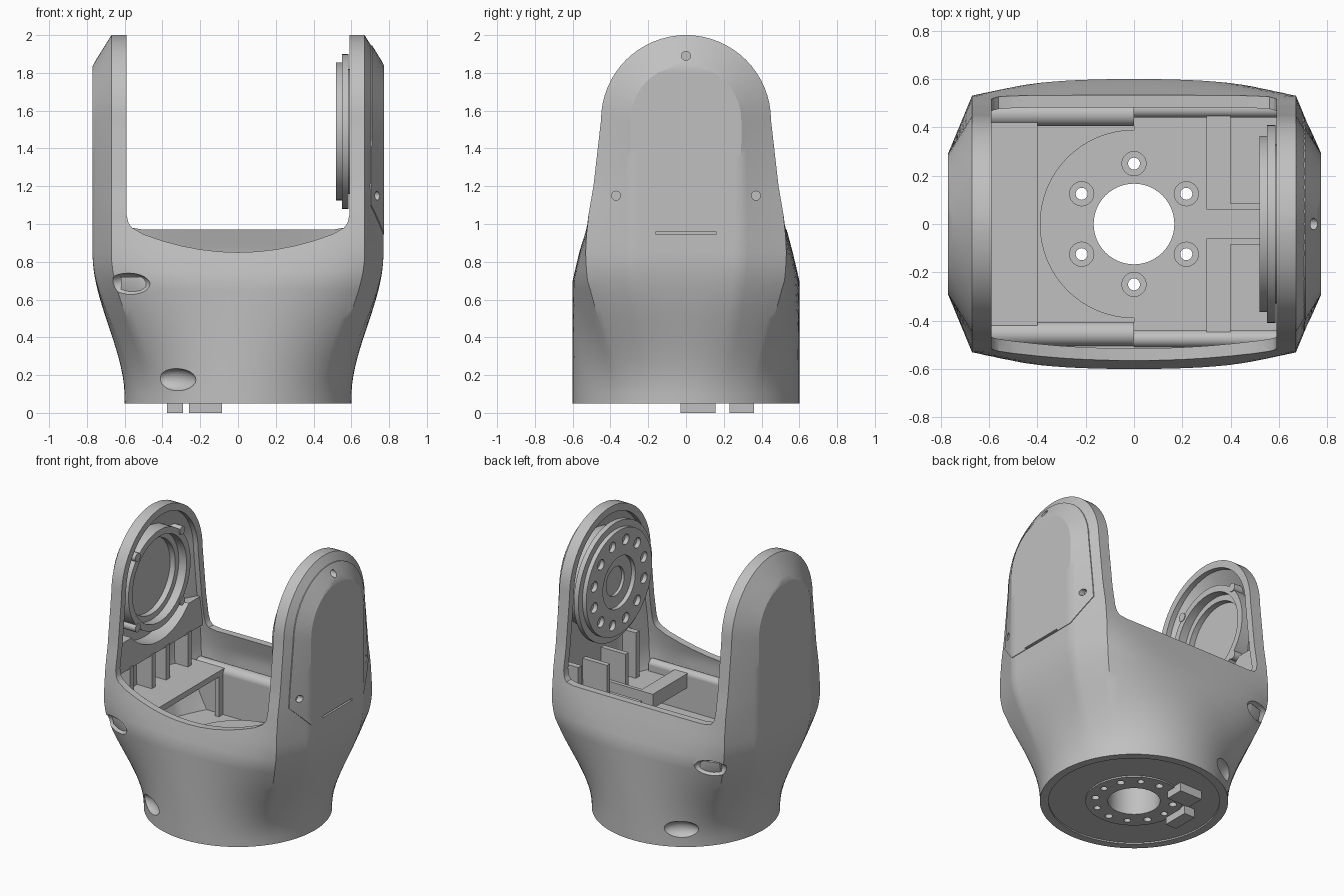
import bpy, bmesh
from math import sin, cos, pi, sqrt, hypot, atan2
from mathutils import Vector, Matrix

if "Cube" in bpy.data.objects:
    bpy.data.objects.remove(bpy.data.objects["Cube"])

grey = bpy.data.materials.new("machined grey")
grey.use_nodes = True
grey.diffuse_color = (0.53, 0.53, 0.53, 1)
grey.node_tree.nodes["Principled BSDF"].inputs["Base Color"].default_value = (0.53, 0.53, 0.53, 1)


def finish(name, bm):
    bmesh.ops.recalc_face_normals(bm, faces=bm.faces)
    me = bpy.data.meshes.new(name)
    bm.to_mesh(me)
    bm.free()
    me.materials.append(grey)
    ob = bpy.data.objects.new(name, me)
    bpy.context.collection.objects.link(ob)
    return ob


def loft(name, rings):
    """Skin closed rings of equal length and cap both ends."""
    bm = bmesh.new()
    vs = [[bm.verts.new(p) for p in r] for r in rings]
    for a, b in zip(vs, vs[1:]):
        for i in range(len(a)):
            j = (i + 1) % len(a)
            bm.faces.new((a[i], a[j], b[j], b[i]))
    bm.faces.new(vs[0])
    bm.faces.new(vs[-1])
    return finish(name, bm)


def box(name, lo, hi):
    lo, hi = Vector(lo), Vector(hi)
    bm = bmesh.new()
    bmesh.ops.create_cube(bm, size=1, matrix=Matrix.Translation((lo + hi) / 2) @ Matrix.Diagonal((*(hi - lo), 1)))
    return finish(name, bm)


def rod(name, start, length, r, axis="Z", n=48):
    """Cylinder from a start point along +axis."""
    turn = {"X": Matrix.Rotation(pi / 2, 4, "Y"), "Z": Matrix.Identity(4)}[axis]
    bm = bmesh.new()
    bmesh.ops.create_cone(bm, cap_ends=True, segments=n, radius1=r, radius2=r, depth=length,
                          matrix=Matrix.Translation(start) @ turn @ Matrix.Translation((0, 0, length / 2)))
    return finish(name, bm)


def combine(ob, tools, op="DIFFERENCE", keep=False):
    bpy.context.view_layer.objects.active = ob
    for t in tools:
        m = ob.modifiers.new("cut", "BOOLEAN")
        m.operation, m.solver, m.object = op, "EXACT", t
        bpy.ops.object.modifier_apply(modifier=m.name)
        if not keep:
            bpy.data.objects.remove(t)
    return ob


def smooth(t):
    t = max(0, min(1, t))
    return t * t * (3 - 2 * t)


# Side silhouette of the yoke: half depth at each height, round on top
SIDE = [(0, 0.6), (0.7, 0.6), (0.85, 0.565), (1.0, 0.525), (1.2, 0.49), (1.55, 0.45)]
ARCH, ROUND, FLAT = 1.55, 0.45, 0.29


def half_depth(z):
    if z >= ARCH:
        return sqrt(max(0.0004, ROUND ** 2 - (z - ARCH) ** 2))
    for (z0, h0), (z1, h1) in zip(SIDE, SIDE[1:]):
        if z <= z1:
            return h0 + (h1 - h0) * (z - z0) / (z1 - z0)


def section(z, off, y_max):
    """Circle at the foot blending into a chamfered box, shrunk by off."""
    zz = ARCH + (z - ARCH) * ROUND / (ROUND - off) if z > ARCH else z
    hy, w = half_depth(zz), smooth((z - 0.08) / 0.76)
    bulge = 0.07 * (1 - smooth((z - 0.62) / 0.45))
    hc = hy - bulge
    up = max(0, zz - ARCH)
    flat = min(sqrt(max(0.0001, FLAT ** 2 - up ** 2)), hc * 0.9)
    quad = []
    for i in range(15):
        y = flat * i / 7 if i < 8 else flat + (hc - flat) * (i - 7) / 7
        d = (ROUND - hypot(y, up)) / (ROUND - FLAT) if up else (hc - y) / (hc - FLAT)
        quad.append((0.67 + 0.1 * max(0, min(1, d)), y))
    for i in range(1, 13):
        x = 0.67 * (1 - i / 12)
        quad.append((x, hy - bulge * (x / 0.67) ** 4))
    pts = []
    for x, y in quad:
        a = atan2(y, x)
        px, py = w * x + (1 - w) * 0.6 * cos(a), w * y + (1 - w) * 0.6 * sin(a)
        r = hypot(px, py)
        # Shrink radially low down, per axis in the arms
        kx = (1 - w) * (r - off) / r + w * (0.77 - off) / 0.77
        ky = (1 - w) * (r - off) / r + w * (hy - off) / hy if z < ARCH else (ROUND - off) / ROUND
        pts.append((px * kx, min(py * ky, y_max)))
    ring = pts + [(-x, y) for x, y in pts[-2::-1]]
    ring += [(x, -y) for x, y in ring[-2:0:-1]]
    return [(x, y, z) for x, y in ring]


def shell(name, off, z0, y_max=1):
    zs = [z0 + (ARCH - z0) * i / 30 for i in range(31)]
    zs += [ARCH + (ROUND - off) * sin(pi / 2 * i / 16) for i in range(1, 17)]
    return loft(name, [section(z, off, y_max) for z in zs])


# Yoke housing: outer skin, inner cavity and the gap between the arms
yoke = shell("yoke_housing", 0, 0.05)
cavity = shell("cavity_cutter", 0.05, 0.44, 0.52)


def gap_profile(y, dip):
    low = [(-0.59, 1.05), (-0.58, 1.005), (-0.56, 0.98)]
    low += [(x / 10, 0.97 - dip * (1 - (x / 5.6) ** 2)) for x in range(-5, 6)]
    low += [(-x, z) for x, z in low[2::-1]]
    return [(x, y, z) for x, z in low + [(0.59, 2.2), (-0.59, 2.2)]]


gap = loft("gap_cutter", [gap_profile(y, d) for y, d in ((-1, 0.12), (-0.3, 0.12), (0.3, 0), (1, 0))])
combine(yoke, [cavity], keep=True)
combine(yoke, [gap])

# Screw pockets on one side of the skin, and the recess under the foot
pockets = []
for s in (-1, 1):
    for x, y, z, turn in ((-0.58, 0.55, 0.68, 0.3), (-0.33, 0.52, 0.175, 0.5)):
        bm = bmesh.new()
        bmesh.ops.create_uvsphere(bm, u_segments=24, v_segments=12, radius=1,
                                  matrix=Matrix.Translation((x, s * y, z)) @ Matrix.Rotation(s * turn, 4, "Z")
                                  @ Matrix.Diagonal((0.12, 0.055, 0.06, 1)))
        pockets.append(finish("pocket_cutter", bm))
combine(yoke, pockets)
recess = combine(rod("recess_cutter", (0, 0, 0), 0.06, 0.545, n=64), [rod("boss_cutter", (0, 0, -1), 2, 0.31)])
combine(yoke, [recess])

# Floor plate inside: half round on one side, straight on the other
floor = rod("floor_plate", (0, 0, 0.4), 0.08, 0.39, n=64)
combine(floor, [box("floor_half", (0, -0.46, 0.4), (0.58, 0.46, 0.48))], "UNION")
for ob in (floor, yoke):
    cutters = [rod("bore_cutter", (0, 0, -1), 3, 0.167)]
    for i in range(12):
        p = (0.25 * sin(i * pi / 6), 0.25 * cos(i * pi / 6))
        if i % 2:
            cutters.append(rod("thread_cutter", (*p, -1), 1.12, 0.022, n=16))
        else:
            cutters += [rod("bolt_cutter", (*p, -1), 3, 0.025, n=16), rod("sink_cutter", (*p, 0.465), 1, 0.05, n=24)]
    combine(ob, cutters)

# Wall rails, shelves and ribs, mirrored front to back
inner = [floor]
for s, side in ((-1, "front"), (1, "back")):
    def part(name, x0, x1, y0, y1, z0, z1):
        inner.append(box(side + name, (x0, min(s * y0, s * y1), z0), (x1, max(s * y0, s * y1), z1)))

    for x0, x1, y0, y1 in ((-0.62, 0, 0.405, 0.505), (0, 0.6, 0.44, 0.51)):
        r = (y1 - y0) / 2
        inner.append(rod(side + "_rail", (x0, s * (y0 + r), 0.72), x1 - x0, r, "X", 24))
        part("_rail_web", x0, x1, y0, 0.54, 0.43, 0.72)
    part("_right_shelf", -0.73, -0.4, 0, 0.42, 0.72, 0.76)
    part("_right_shelf_wall", -0.43, -0.4, 0.36, 0.42, 0.43, 0.74)
    part("_right_rib", -0.73, -0.6, 0.06, 0.1, 0.74, 1.0)
    part("_right_outer_rib", -0.73, -0.6, 0.3, 0.34, 0.74, 1.0)
    part("_left_shelf", 0.3, 0.73, 0.06, 0.45, 0.64, 0.68)
    part("_left_shelf_rim", 0.3, 0.73, 0.06, 0.085, 0.43, 0.74)
    part("_left_shelf_step", 0.3, 0.4, 0.06, 0.45, 0.66, 0.74)
    part("_left_rib", 0.53, 0.73, 0.085, 0.12, 0.66, 0.95)
    part("_left_outer_rib", 0.6, 0.73, 0.3, 0.34, 0.66, 1.0)

# Crescent web below the bearing seat
C = 1.49
web = box("right_arm_web", (-0.74, -0.5, 0.99), (-0.605, 0.5, 1.2))
inner.append(combine(web, [rod("web_cutter", (-1, 0, C), 1, 0.43, "X", 64)]))

# Trim everything inside to the housing
trim = shell("trim_cutter", 0.02, 0.2)
for ob in inner:
    combine(ob, [trim], "INTERSECT", keep=True)
bpy.data.objects.remove(trim)

# Output flange on the left arm
rod("flange_hub", (0.57, 0, C), 0.16, 0.33, "X")
back = rod("flange_back", (0.55, 0, C), 0.035, 0.41, "X", 64)
front = rod("flange_face", (0.52, 0, C), 0.05, 0.365, "X", 64)
bolts = [rod("hole_cutter", (0.4, 0.285 * sin(a), C + 0.285 * cos(a)), 0.165, 0.036, "X", 16)
         for a in [2 * pi * (i + 0.5) / 12 for i in range(12)]]
combine(front, bolts + [rod("bore_cutter", (0.4, 0, C), 0.3, 0.18, "X")])
combine(back, [rod("bore_cutter", (0.4, 0, C), 0.3, 0.1, "X")])

# Bearing seat on the right arm, with clamp lugs
seat = rod("bearing_seat", (-0.73, 0, C), 0.12, 0.345, "X", 64)
combine(seat, [rod("seat_cutter", (-0.67, 0, C), 0.5, 0.3, "X", 64), rod("step_cutter", (-0.71, 0, C), 0.5, 0.26, "X", 64)])
for i in range(4):
    a = pi / 4 + i * pi / 2
    rod("bearing_lug", (-0.7, 0.35 * sin(a), C + 0.35 * cos(a)), 0.095, 0.03, "X", 16)

# Cover panel on the outside of the left arm
outline = [(-0.29, 0.945), (0.29, 0.945), (0.44, 1.1), (0.395, 1.55)]
outline += [(0.395 * cos(a), 1.55 + 0.395 * sin(a)) for a in [pi * i / 24 for i in range(1, 24)]]
outline += [(-0.395, 1.55), (-0.44, 1.1)]
cover = loft("arm_cover", [[(x, y, z) for y, z in outline] for x in (0.65, 0.9)])
combine(cover, [shell("skin_cutter", -0.004, 0.05)], "INTERSECT")
combine(cover, [cavity])
for ob in (cover, yoke):
    screws = [rod("screw_cutter", (0.705, y, z), 0.3, 0.024, "X", 16)
              for y, z in ((0, 1.89), (-0.37, 1.15), (0.37, 1.15))]
    combine(ob, screws + [box("slit_cutter", (0.755, -0.16, 0.945), (0.9, 0.16, 0.96))])

# Connector tabs under the foot
box("side_tab", (-0.375, -0.03, 0), (-0.29, 0.155, 0.08))
box("back_tab", (-0.26, 0.23, 0), (-0.085, 0.36, 0.08))

bpy.ops.object.select_all(action="DESELECT")
for ob in bpy.context.collection.objects:
    if ob.type == "MESH" and grey.name in ob.data.materials:
        ob.select_set(True)
        bpy.context.view_layer.objects.active = ob
bpy.ops.object.shade_smooth_by_angle(angle=0.5)
